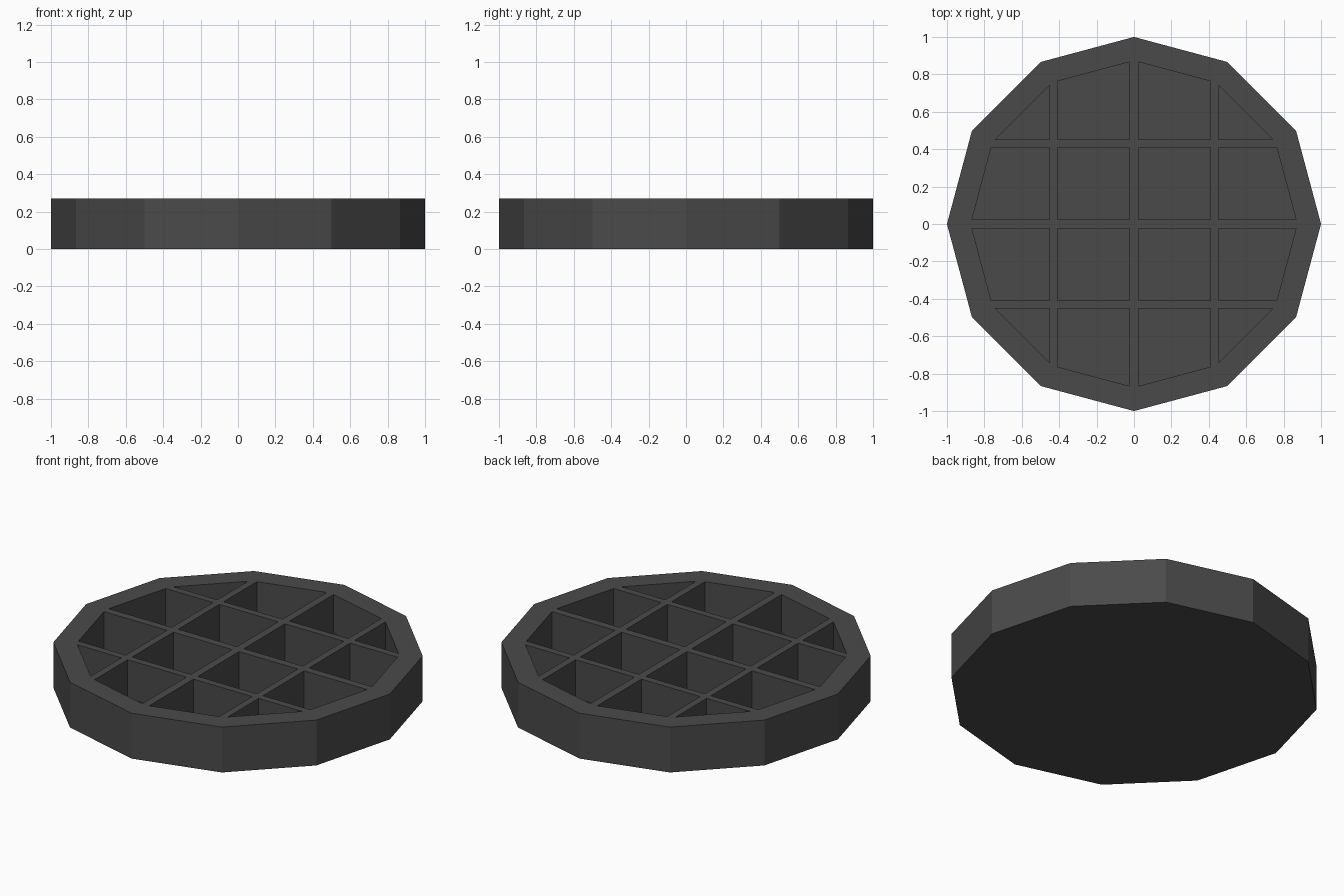
import bpy, bmesh
from mathutils import Matrix, Vector

if "Cube" in bpy.data.objects:
    bpy.data.objects.remove(bpy.data.objects["Cube"])

SIDES, HEIGHT, FLOOR = 12, 0.27, 0.04
OUTER, INNER = 1.0, 0.873
# Clear spans between the ribs along one axis
SPANS = [(-1.2, -0.452), (-0.41, -0.023), (0.023, 0.41), (0.452, 1.2)]

grey = bpy.data.materials.new("dark_grey")
grey.use_nodes = True
colour = (0.068, 0.068, 0.068, 1)
grey.diffuse_color = colour
grey.node_tree.nodes["Principled BSDF"].inputs["Base Color"].default_value = colour


def add_prism(bm, radius, bottom, top):
    move = Matrix.Translation((0, 0, (bottom + top) / 2))
    bmesh.ops.create_cone(bm, cap_ends=True, segments=SIDES, radius1=radius,
                          radius2=radius, depth=top - bottom, matrix=move)


def trim(bm, point, outward):
    # Cut off everything beyond the plane and close the opening
    cut = bmesh.ops.bisect_plane(bm, geom=bm.verts[:] + bm.edges[:] + bm.faces[:],
                                 plane_co=point, plane_no=outward, clear_outer=True)
    rim = [e for e in cut["geom_cut"] if isinstance(e, bmesh.types.BMEdge)]
    if rim:
        bmesh.ops.holes_fill(bm, edges=rim)


def make_object(name, mesh):
    obj = bpy.data.objects.new(name, mesh)
    bpy.context.collection.objects.link(obj)
    mesh.materials.append(grey)
    return obj


# Solid twelve-sided disc
bm = bmesh.new()
add_prism(bm, OUTER, 0, HEIGHT)
disc_mesh = bpy.data.meshes.new("ribbed_disc")
bm.to_mesh(disc_mesh)
bm.free()
disc = make_object("ribbed_disc", disc_mesh)

# Pocket cutter: inner prism trimmed to each grid cell
pocket_mesh = bpy.data.meshes.new("pocket_cutter")
pockets = bmesh.new()
for x0, x1 in SPANS:
    for y0, y1 in SPANS:
        cell = bmesh.new()
        add_prism(cell, INNER, FLOOR, HEIGHT + 0.1)
        trim(cell, Vector((x0, 0, 0)), Vector((-1, 0, 0)))
        trim(cell, Vector((x1, 0, 0)), Vector((1, 0, 0)))
        trim(cell, Vector((0, y0, 0)), Vector((0, -1, 0)))
        trim(cell, Vector((0, y1, 0)), Vector((0, 1, 0)))
        bmesh.ops.recalc_face_normals(cell, faces=cell.faces[:])
        cell.to_mesh(pocket_mesh)
        cell.free()
        pockets.from_mesh(pocket_mesh)
pockets.to_mesh(pocket_mesh)
pockets.free()
cutter = make_object("pocket_cutter", pocket_mesh)
cutter.hide_render = True

# Sink the pockets into the disc, leaving rim, ribs and floor
cut = disc.modifiers.new("pockets", "BOOLEAN")
cut.operation = "DIFFERENCE"
cut.solver = "EXACT"
cut.object = cutter
bpy.context.view_layer.objects.active = disc
bpy.ops.object.modifier_apply(modifier=cut.name)
bpy.data.objects.remove(cutter)
